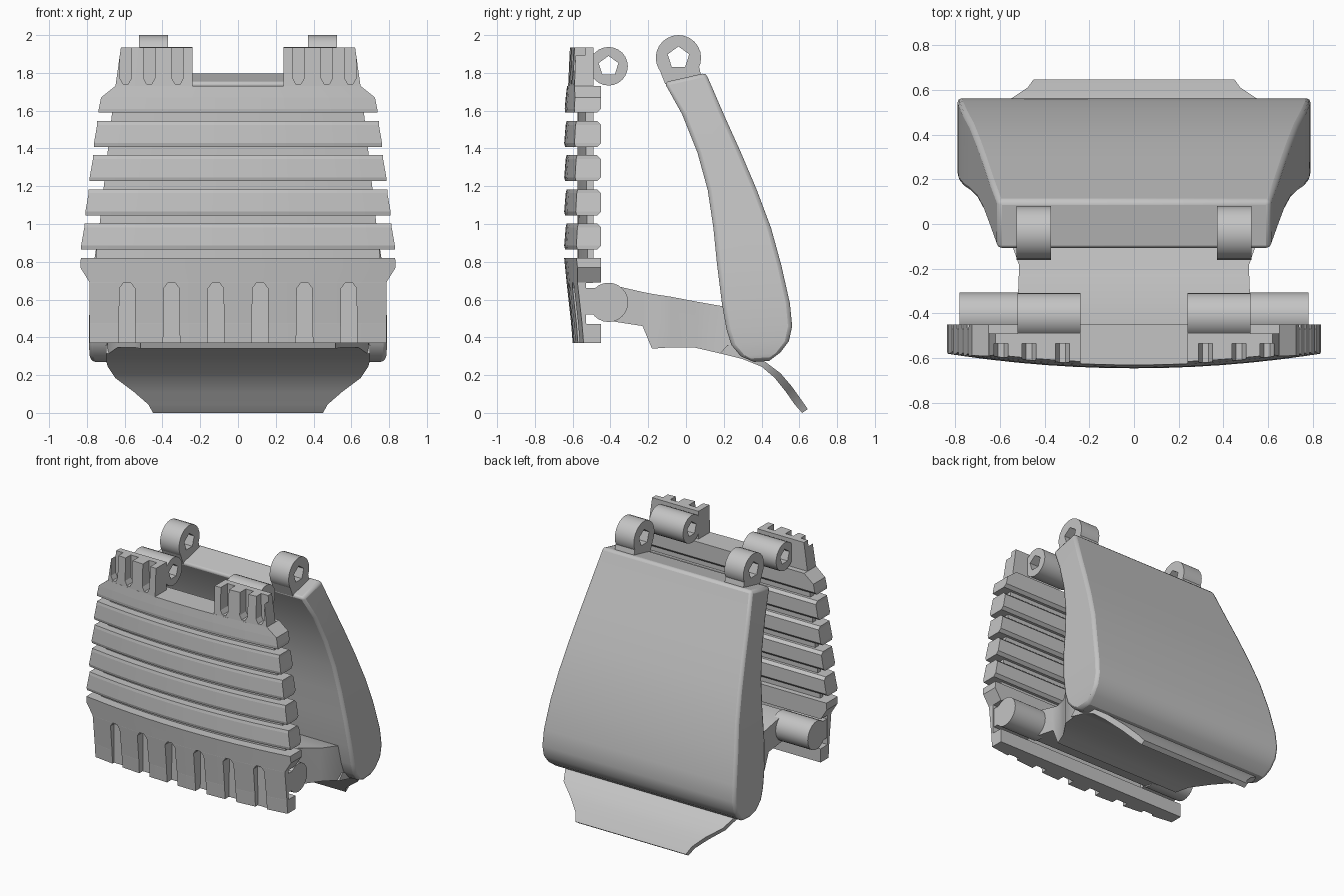
import bpy, bmesh
from math import pi, cos, sin

cube = bpy.data.objects.get("Cube")
if cube:
    bpy.data.objects.remove(cube)

grey = bpy.data.materials.new("light_grey")
grey.use_nodes = True
grey.diffuse_color = (0.55, 0.55, 0.55, 1)
grey.node_tree.nodes["Principled BSDF"].inputs["Base Color"].default_value = (0.55, 0.55, 0.55, 1)


def skin(name, rings):
    """Loft equal-length closed rings and cap both ends."""
    bm = bmesh.new()
    loops = [[bm.verts.new(p) for p in ring] for ring in rings]
    n = len(loops[0])
    for a, b in zip(loops, loops[1:]):
        for i in range(n):
            j = (i + 1) % n
            bm.faces.new((a[i], a[j], b[j], b[i]))
    bm.faces.new(loops[0][::-1])
    bm.faces.new(loops[-1])
    bmesh.ops.recalc_face_normals(bm, faces=bm.faces[:])
    me = bpy.data.meshes.new(name)
    bm.to_mesh(me)
    bm.free()
    me.materials.append(grey)
    ob = bpy.data.objects.new(name, me)
    bpy.context.collection.objects.link(ob)
    return ob


def activate(ob):
    bpy.ops.object.select_all(action='DESELECT')
    ob.select_set(True)
    bpy.context.view_layer.objects.active = ob


def smooth(ob):
    activate(ob)
    bpy.ops.object.shade_smooth_by_angle()


def cut(ob, cutters):
    for c in cutters:
        m = ob.modifiers.new("cut", 'BOOLEAN')
        m.operation = 'DIFFERENCE'
        m.solver = 'EXACT'
        m.object = c
        activate(ob)
        bpy.ops.object.modifier_apply(modifier=m.name)
        bpy.data.objects.remove(c)


def soften(ob, width):
    m = ob.modifiers.new("bevel", 'BEVEL')
    m.width = width
    m.segments = 2
    m.limit_method = 'ANGLE'
    m.angle_limit = 0.8


def slab(name, rows, inner=None, side=1, steps=12):
    """Plate with a bowed front; rows are (z, half width, front y, back y)."""
    rings = []
    for z, w, yf, yb in rows:
        lo = -w if inner is None else inner
        xs = [side * (lo + (w - lo) * i / steps) for i in range(steps + 1)]
        ring = [(x, yf + 0.06 * (x / 0.8) ** 2, z) for x in xs]
        rings.append(ring + [(xs[-1], yb, z), (xs[0], yb, z)])
    return skin(name, rings)


def wide_loft(name, stations):
    """Symmetric body; stations are (y, z, y, z, half width)."""
    return skin(name, [[(-w, a, b), (w, a, b), (w, c, d), (-w, c, d)]
                       for a, b, c, d, w in stations])


def rod(name, x0, x1, y, z, r, sides, turn=0):
    angles = [turn + 2 * pi * i / sides for i in range(sides)]
    return skin(name, [[(x, y + r * cos(a), z + r * sin(a)) for a in angles] for x in (x0, x1)])


def barrel(name, x0, x1, y, z, r, hole=0):
    ob = rod(name, x0, x1, y, z, r, 24)
    if hole:
        lo, hi = min(x0, x1) - 0.05, max(x0, x1) + 0.05
        cut(ob, [rod("hole", lo, hi, y, z, hole, 5, pi / 2)])
    smooth(ob)


def slot(x, z_open, z_tip, width, y_back):
    """Pointed slot cutter, open at z_open."""
    h = width / 2
    d = 0.03 if z_tip > z_open else -0.03
    outline = [(-h, z_open), (h, z_open), (h * 0.9, z_tip - d), (h * 0.4, z_tip),
               (-h * 0.4, z_tip), (-h * 0.9, z_tip - d)]
    return skin("slot", [[(x + u, y, z) for u, z in outline] for y in (-0.8, y_back)])


def plate_width(z):
    return 0.83 - 0.095 * (z - 0.87) / 0.76


# Slotted lower part of the front plate
lower = slab("lower_plate", [
    (0.37, 0.785, -0.60, -0.45), (0.47, 0.785, -0.608, -0.45),
    (0.472, 0.785, -0.608, -0.53), (0.688, 0.785, -0.632, -0.53),
    (0.69, 0.785, -0.632, -0.45), (0.77, 0.835, -0.64, -0.45), (0.82, 0.832, -0.645, -0.45)])
cut(lower, [slot(s * x, 0.3, 0.69, 0.09, -0.545)
            for s in (-1, 1) for x in (0.117, 0.352, 0.587)])

# Horizontal bars
for i in range(4):
    z0 = 0.865 + i * 0.181
    z1 = z0 + 0.137
    w0, w1 = plate_width(z0), plate_width(z1)
    slab("bar", [(z0, w0, -0.64, -0.47), (z0 + 0.02, w0, -0.645, -0.45),
                 (z1 - 0.02, w1, -0.637, -0.45), (z1, w1, -0.632, -0.47)])
slab("top_bar", [(1.59, 0.74, -0.64, -0.47), (1.61, 0.737, -0.642, -0.45),
                 (1.67, 0.725, -0.637, -0.45), (1.73, 0.65, -0.63, -0.45)])

# Thin web joining the bars
slab("bar_web", [(0.8, 0.755, -0.575, -0.49), (1.65, 0.66, -0.575, -0.49)])

for s in (-1, 1):
    # Slotted tabs and upper hinge barrels
    tab = slab("top_tab", [(1.72, 0.65, -0.63, -0.49), (1.935, 0.62, -0.62, -0.49)],
               inner=0.24, side=s, steps=4)
    cut(tab, [slot(s * x, 2, 1.74, 0.065, -0.535) for x in (0.32, 0.47, 0.595)])
    barrel("upper_hinge_barrel", s * 0.24, s * 0.52, -0.41, 1.835, 0.102, 0.055)
    skin("upper_hinge_neck", [[(s * x, -0.5, 1.77), (s * x, -0.465, 1.79),
                               (s * x, -0.465, 1.89), (s * x, -0.5, 1.91)]
                              for x in (0.24, 0.52)])

    # Lower hinge barrels
    barrel("lower_hinge_barrel", s * 0.48, s * 0.78, -0.41, 0.585, 0.104)
    skin("lower_hinge_neck", [[(s * x, -0.55, 0.52), (s * x, -0.44, 0.52),
                               (s * x, -0.44, 0.66), (s * x, -0.55, 0.66)]
                              for x in (0.5, 0.78)])

    # Lever ears
    barrel("lever_ear", s * 0.37, s * 0.525, -0.04, 1.88, 0.12, 0.06)
    skin("lever_ear_neck", [[(s * x, -0.11, 1.74), (s * x, 0.09, 1.74), (s * x, 0.07, 1.83),
                             (s * x, -0.03, 1.81), (s * x, -0.145, 1.83)]
                            for x in (0.37, 0.525)])

# Tapered lever body: front edge, back edge, half width
lever = wide_loft("lever", [
    (-0.115, 1.75, 0.105, 1.80, 0.61), (-0.02, 1.58, 0.20, 1.58, 0.645),
    (0.06, 1.38, 0.29, 1.38, 0.675), (0.115, 1.18, 0.375, 1.18, 0.705),
    (0.145, 0.98, 0.45, 0.98, 0.735), (0.165, 0.78, 0.505, 0.78, 0.765),
    (0.19, 0.58, 0.55, 0.58, 0.785), (0.215, 0.44, 0.562, 0.46, 0.79),
    (0.24, 0.36, 0.545, 0.38, 0.79), (0.29, 0.30, 0.50, 0.32, 0.785),
    (0.36, 0.27, 0.44, 0.275, 0.775)])
soften(lever, 0.02)
smooth(lever)

# Bridge from the plate to the lever: top edge, bottom edge, half width
bridge = wide_loft("bridge", [
    (-0.50, 0.62, -0.50, 0.55, 0.52), (-0.46, 0.67, -0.46, 0.50, 0.52),
    (-0.36, 0.67, -0.36, 0.48, 0.52), (-0.23, 0.64, -0.23, 0.46, 0.515),
    (-0.18, 0.63, -0.18, 0.34, 0.515), (-0.08, 0.615, -0.08, 0.347, 0.55),
    (0.05, 0.59, 0.05, 0.345, 0.64), (0.22, 0.56, 0.20, 0.31, 0.69), (0.35, 0.50, 0.30, 0.285, 0.70)])
smooth(bridge)

# Curved lip under the lever
lip = wide_loft("lip", [
    (0.22, 0.36, 0.18, 0.315, 0.70), (0.32, 0.32, 0.30, 0.285, 0.70),
    (0.42, 0.27, 0.40, 0.245, 0.69), (0.50, 0.21, 0.47, 0.185, 0.65),
    (0.56, 0.14, 0.53, 0.11, 0.55), (0.61, 0.07, 0.575, 0.045, 0.475),
    (0.645, 0.02, 0.615, 0.0, 0.45)])
smooth(lip)
